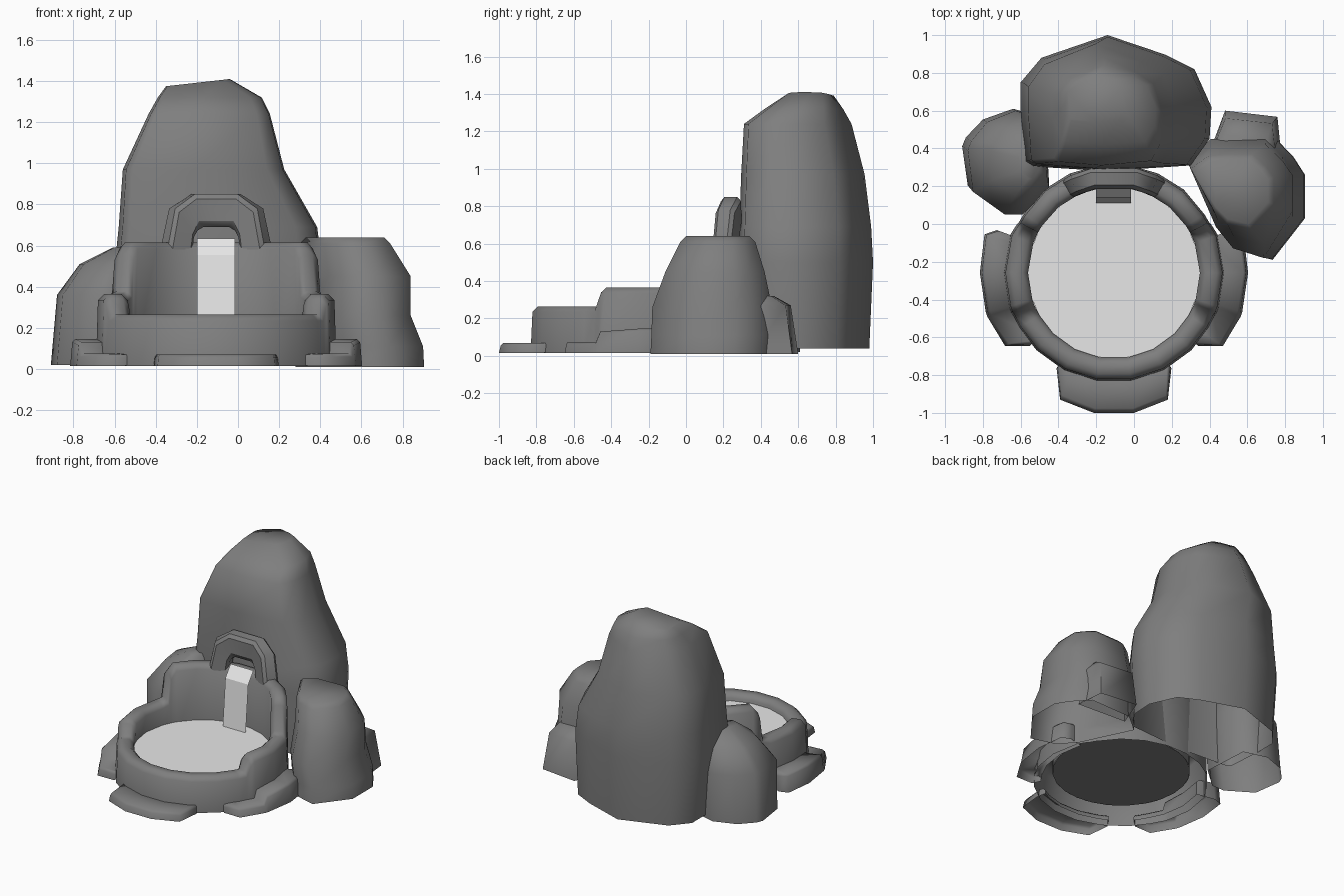
import bpy
import bmesh
from math import radians, sin, cos

cube = bpy.data.objects.get("Cube")
if cube:
    bpy.data.objects.remove(cube, do_unlink=True)


def material(name, value):
    mat = bpy.data.materials.new(name)
    mat.use_nodes = True
    color = (value, value, value, 1)
    mat.diffuse_color = color
    mat.node_tree.nodes["Principled BSDF"].inputs["Base Color"].default_value = color
    return mat


STONE = material("grey stone", 0.21)
WATER = material("pale water", 0.8)
CX, CY = -0.106, -0.258      # basin centre
FLOOR = 0.1                  # height of the basin floor


def finish(name, bm, mat, angle=75):
    bmesh.ops.recalc_face_normals(bm, faces=bm.faces)
    mesh = bpy.data.meshes.new(name)
    bm.to_mesh(mesh)
    bm.free()
    obj = bpy.data.objects.new(name, mesh)
    bpy.context.collection.objects.link(obj)
    mesh.materials.append(mat)
    bpy.ops.object.select_all(action='DESELECT')
    obj.select_set(True)
    bpy.context.view_layer.objects.active = obj
    bpy.ops.object.shade_smooth_by_angle(angle=radians(angle))
    return obj


def bridge(bm, loops, closed, wrap=False):
    """Join a row of equal point loops with quads."""
    pairs = list(zip(loops, loops[1:]))
    if wrap:
        pairs.append((loops[-1], loops[0]))
    for a, b in pairs:
        n = len(a)
        for i in range(n if closed else n - 1):
            j = (i + 1) % n
            bm.faces.new((a[i], a[j], b[j], b[i]))


def rock(name, outline, levels, tilt=0):
    """Fit the footprint into a box (z, x0, x1, y0, y1) at each level; tilt the top."""
    xs, ys = zip(*outline)
    w, d = max(xs) - min(xs), max(ys) - min(ys)
    unit = [((x - min(xs)) / w, (y - min(ys)) / d) for x, y in outline]
    bm = bmesh.new()
    loops = [[bm.verts.new((x0 + u * (x1 - x0), y0 + v * (y1 - y0), z))
              for u, v in unit] for z, x0, x1, y0, y1 in levels]
    for vert, (u, v) in zip(loops[-1], unit):
        vert.co.z -= tilt * (1 - u)
    bridge(bm, loops, True)
    bm.faces.new(loops[-1])
    return finish(name, bm, STONE)


def ring(name, stations, r_in, bevel, base, wrap=False):
    """Sweep a bevelled wall through stations (angle, outer radius, height)."""
    bm = bmesh.new()
    loops = []
    for a, r, h in stations:
        section = [(r + 0.01, 0.015), (r, h - bevel), (r - bevel, h),
                   (r_in + bevel, h), (r_in, h - bevel), (r_in, base)]
        c, s = cos(radians(a)), sin(radians(a))
        loops.append([bm.verts.new((CX + p * c, CY + p * s, z)) for p, z in section])
    bridge(bm, loops, False, wrap)
    if not wrap:
        bm.faces.new(loops[0])
        bm.faces.new(loops[-1])
    return finish(name, bm, STONE)


def mirrored(stations):
    return [(180 - a, r, h) for a, r, h in reversed(stations)]


def disc(name, radius, z, mat):
    bm = bmesh.new()
    bmesh.ops.create_circle(bm, cap_ends=True, segments=24, radius=radius)
    bmesh.ops.translate(bm, verts=bm.verts, vec=(CX, CY, z))
    finish(name, bm, mat)


# Basin wall: low front, raised shoulders, high back
half = [(a, 0.57, 0.265) for a in (-81, -63, -45, -30, -24)]
half += [(-21, 0.575, 0.34), (-18, 0.575, 0.365), (0, 0.575, 0.365), (20, 0.575, 0.365),
         (26, 0.565, 0.38), (28, 0.56, 0.56), (33, 0.56, 0.615)]
half += [(a, 0.565, 0.615) for a in (50, 66, 82)]
ring("basin_wall", half + mirrored(half), 0.455, 0.03, FLOOR, wrap=True)

# Stepped ledges around the basin
side = [(-41, 0.58, 0.07), (-34, 0.685, 0.075), (-19, 0.70, 0.075), (-17, 0.70, 0.13),
        (0, 0.70, 0.145), (16.5, 0.705, 0.145), (20, 0.65, 0.14)]
ring("left_ledge", side, 0.53, 0.015, 0.03)
ring("right_ledge", mirrored(side), 0.53, 0.015, 0.03)
front = [(-121, 0.58, 0.07), (-113, 0.72, 0.07), (-98, 0.74, 0.07)]
ring("front_ledge", front + [(-180 - a, r, h) for a, r, h in reversed(front)],
     0.53, 0.015, 0.03)

# Pool surface and the basin floor under it
disc("pool_water", 0.457, 0.215, WATER)
disc("basin_floor", 0.455, FLOOR, STONE)

# Falling sheet of water
bm = bmesh.new()
path = [(0.2, 0.635), (0.14, 0.555), (0.11, 0.215)]
rows = [[bm.verts.new((x, y, z)) for x in (-0.2, -0.015)] for y, z in path]
bridge(bm, rows, False)
finish("waterfall", bm, WATER, 10)

# Spout arch, wrapped around the basin centre so that it follows the wall
R_FRONT, R_BACK = 0.455, 0.565
outer = [(0.295, 0.58), (0.245, 0.78), (0.125, 0.85)]
inner = [(0.14, 0.58), (0.13, 0.64), (0.1, 0.69)]
outer += [(-x, z) for x, z in reversed(outer)]
inner += [(-x, z) for x, z in reversed(inner)]
bm = bmesh.new()
loops = []
for o, i in zip(outer, inner):
    corners = [(o, R_FRONT), (o, R_BACK), (i, R_BACK), (i, R_FRONT)]
    loops.append([bm.verts.new((CX + r * sin(x / R_BACK), CY + r * cos(x / R_BACK), z))
                  for (x, z), r in corners])
bridge(bm, loops, True)
arch = finish("spout_arch", bm, STONE)
mod = arch.modifiers.new("soft_edges", 'BEVEL')
mod.width = 0.02
mod.limit_method = 'ANGLE'
mod.angle_limit = radians(60)

# Boulders
rock("tall_back_rock",
     [(-0.6, 0.6), (-0.58, 0.33), (-0.54, 0.305), (-0.15, 0.28), (0.3, 0.31), (0.4, 0.45),
      (0.41, 0.62), (0.32, 0.82), (0.17, 0.895), (-0.14, 1.0), (-0.49, 0.88), (-0.6, 0.75)],
     [(0.04, -0.57, 0.39, 0.30, 0.98), (0.5, -0.6, 0.41, 0.28, 1.0),
      (0.69, -0.58, 0.385, 0.285, 0.99), (0.97, -0.56, 0.225, 0.295, 0.955),
      (1.24, -0.435, 0.155, 0.31, 0.885), (1.32, -0.39, 0.115, 0.42, 0.84),
      (1.41, -0.35, -0.04, 0.54, 0.79)], tilt=0.035)
rock("left_rock",
     [(0.28, 0.32), (0.45, -0.02), (0.55, -0.13), (0.73, -0.18), (0.9, 0.03),
      (0.9, 0.25), (0.84, 0.34), (0.74, 0.44), (0.42, 0.43)],
     [(0.01, 0.28, 0.905, -0.19, 0.46), (0.11, 0.28, 0.9, -0.185, 0.46),
      (0.26, 0.28, 0.84, -0.18, 0.46), (0.45, 0.29, 0.84, -0.11, 0.42),
      (0.61, 0.3, 0.74, -0.03, 0.37), (0.64, 0.33, 0.71, 0.0, 0.34)])
rock("left_low_rock",
     [(0.77, 0.38), (0.75, 0.57), (0.48, 0.6), (0.4, 0.4)],
     [(0.01, 0.4, 0.78, 0.36, 0.6), (0.27, 0.41, 0.75, 0.36, 0.56),
      (0.32, 0.44, 0.72, 0.36, 0.47)])
rock("right_rock",
     [(-0.91, 0.4), (-0.88, 0.18), (-0.7, 0.06), (-0.6, 0.06), (-0.45, 0.2),
      (-0.47, 0.56), (-0.64, 0.61), (-0.8, 0.55), (-0.89, 0.45)],
     [(0.02, -0.91, -0.45, 0.09, 0.61), (0.36, -0.88, -0.45, 0.05, 0.6),
      (0.51, -0.77, -0.46, 0.15, 0.54), (0.59, -0.61, -0.5, 0.24, 0.42)])
